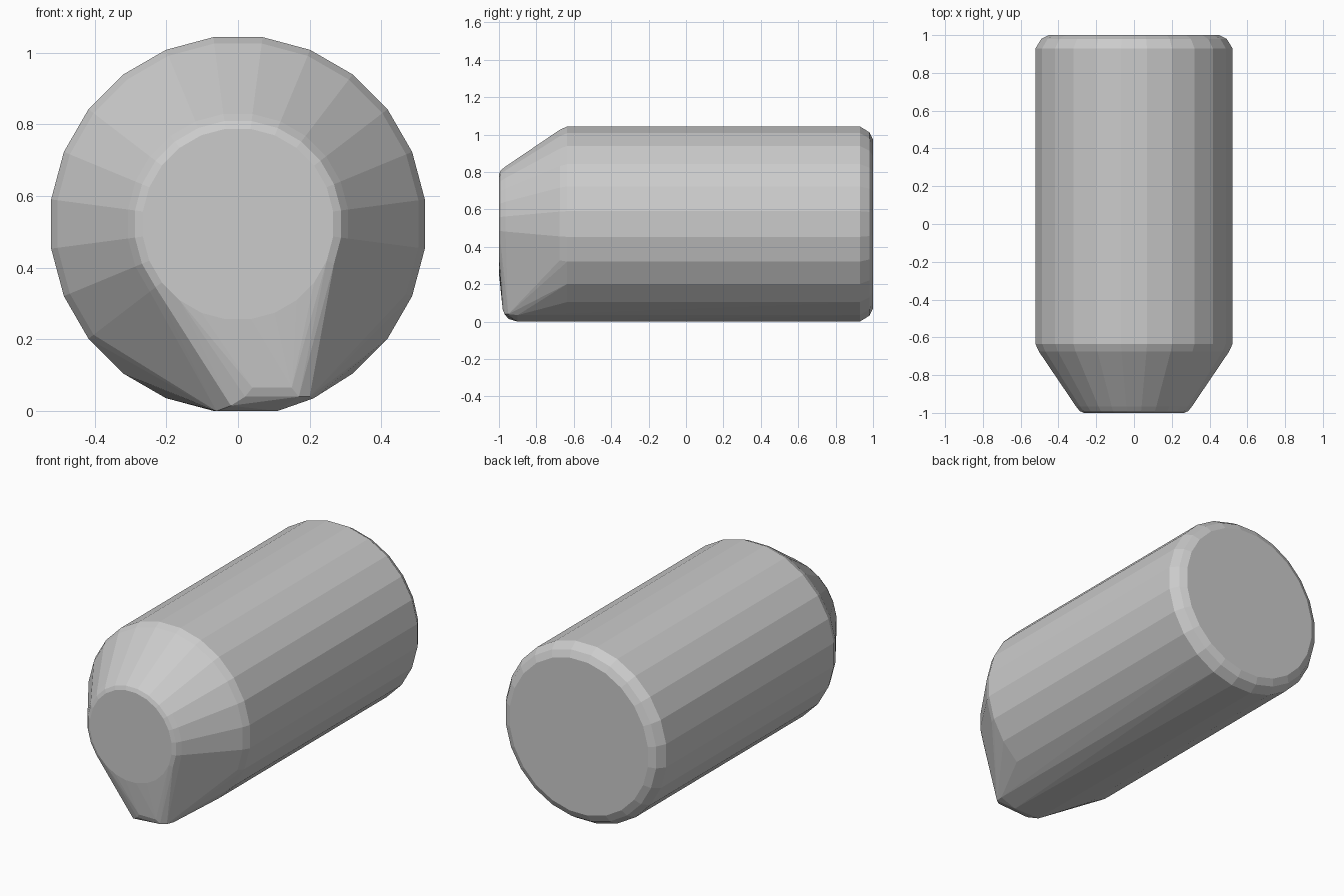
import bpy, bmesh, math

if "Cube" in bpy.data.objects:
    bpy.data.objects.remove(bpy.data.objects["Cube"])

CZ = 0.522   # height of the barrel axis
SIDES = 24

# Barrel profile as (y, radius): rounded back rim, straight wall, tapered front
PROFILE = [(1.0, 0.455), (0.98, 0.495), (0.93, 0.526), (-0.635, 0.526),
           (-0.675, 0.508), (-0.965, 0.31), (-0.99, 0.29), (-1.0, 0.268)]

# Lower front nose: one side of the tip, then the other
NOSE = [(0.04, -0.98, 0.065), (0.15, -0.98, 0.065),
        (0.02, -0.97, 0.04), (0.17, -0.97, 0.04),
        (-0.02, -0.95, 0.015), (0.20, -0.95, 0.04),
        (-0.06, -0.90, 0.0), (0.11, -0.90, 0.0), (0.21, -0.90, 0.035)]

bm = bmesh.new()

# Rings of the barrel
for y, r in PROFILE:
    for i in range(SIDES):
        a = 2 * math.pi * (i + 0.5) / SIDES
        bm.verts.new((r * math.cos(a), y, CZ + r * math.sin(a)))
for p in NOSE:
    bm.verts.new(p)

# Wrap everything in one faceted skin
res = bmesh.ops.convex_hull(bm, input=bm.verts[:])
loose = [v for v in bm.verts if not v.link_faces]
bmesh.ops.delete(bm, geom=loose, context='VERTS')
bmesh.ops.dissolve_limit(bm, angle_limit=math.radians(0.5),
                         verts=bm.verts[:], edges=bm.edges[:])
bmesh.ops.recalc_face_normals(bm, faces=bm.faces[:])

# Rest on the ground
low = min(v.co.z for v in bm.verts)
for v in bm.verts:
    v.co.z -= low

mesh = bpy.data.meshes.new("barrel_body")
bm.to_mesh(mesh)
bm.free()
body = bpy.data.objects.new("barrel_body", mesh)
bpy.context.collection.objects.link(body)
